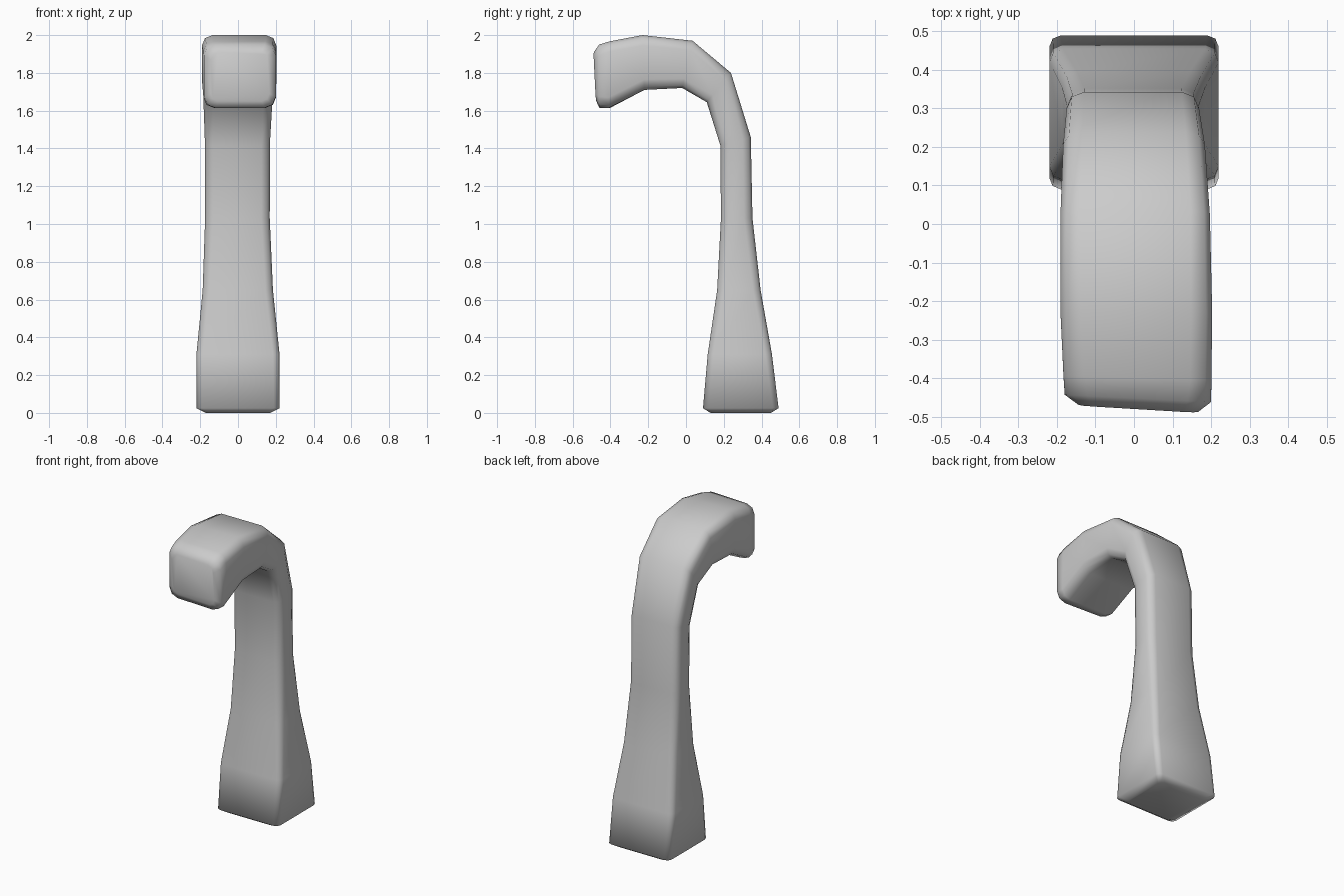
import bpy, bmesh, math
from mathutils import Vector

cube = bpy.data.objects.get("Cube")
if cube:
    bpy.data.objects.remove(cube, do_unlink=True)

grey = bpy.data.materials.new("plain grey")
grey.use_nodes = True
colour = (0.6, 0.6, 0.6, 1)
grey.diffuse_color = colour
grey.node_tree.nodes["Principled BSDF"].inputs["Base Color"].default_value = colour

# Sections: inner (y, z), outer (y, z), x centre, half width, corner radius, skew
SECTIONS = [
    ((.13, .0), (.45, .0), 0, .17, .03, 0),
    ((.09, .025), (.49, .025), 0, .22, .03, 0),
    ((.115, .31), (.455, .31), 0, .22, .035, 0),
    ((.165, .65), (.395, .65), -.001, .186, .04, 0),
    ((.185, 1.03), (.352, 1.03), -.003, .171, .045, 0),
    ((.182, 1.415), (.343, 1.46), -.003, .172, .045, 0),
    ((.11, 1.645), (.238, 1.80), 0, .184, .05, 0),
    ((-.02, 1.72), (.035, 1.97), .003, .194, .05, 0),
    ((-.22, 1.71), (-.23, 2.0), .006, .197, .055, 0),
    ((-.405, 1.615), (-.40, 1.967), .009, .192, .055, .03),
    ((-.452, 1.615), (-.453, 1.95), .01, .19, .06, .05),
    ((-.468, 1.65), (-.481, 1.91), .011, .155, .04, .06),
]


def section_points(inner, outer, cx, half, radius, skew):
    """Rounded rectangle spanning inner to outer, with its width along x."""
    a, b = Vector((cx, *inner)), Vector((cx, *outer))
    mid, axis = (a + b) / 2, (b - a).normalized()
    depth = (b - a).length / 2
    points = []
    for sx, sd, start in ((1, 1, 0), (-1, 1, 90), (-1, -1, 180), (1, -1, 270)):
        for step in range(3):
            t = math.radians(start + 45 * step)
            u = sx * (half - radius) + radius * math.cos(t)
            v = sd * (depth - radius) + radius * math.sin(t)
            p = mid + Vector((u, 0, 0)) + axis * v
            p.y -= skew * u
            points.append(p)
    return points


# Hooked post lofted through the sections, closed at both ends
bm = bmesh.new()
rings = [[bm.verts.new(p) for p in section_points(*s)] for s in SECTIONS]
for low, high in zip(rings, rings[1:]):
    for i in range(len(low)):
        j = (i + 1) % len(low)
        bm.faces.new((low[i], low[j], high[j], high[i]))
bm.faces.new(rings[0][::-1])
bm.faces.new(rings[-1])
bmesh.ops.recalc_face_normals(bm, faces=bm.faces)
for face in bm.faces:
    face.smooth = True

mesh = bpy.data.meshes.new("hooked_post")
bm.to_mesh(mesh)
bm.free()
mesh.materials.append(grey)
post = bpy.data.objects.new("hooked_post", mesh)
bpy.context.collection.objects.link(post)
